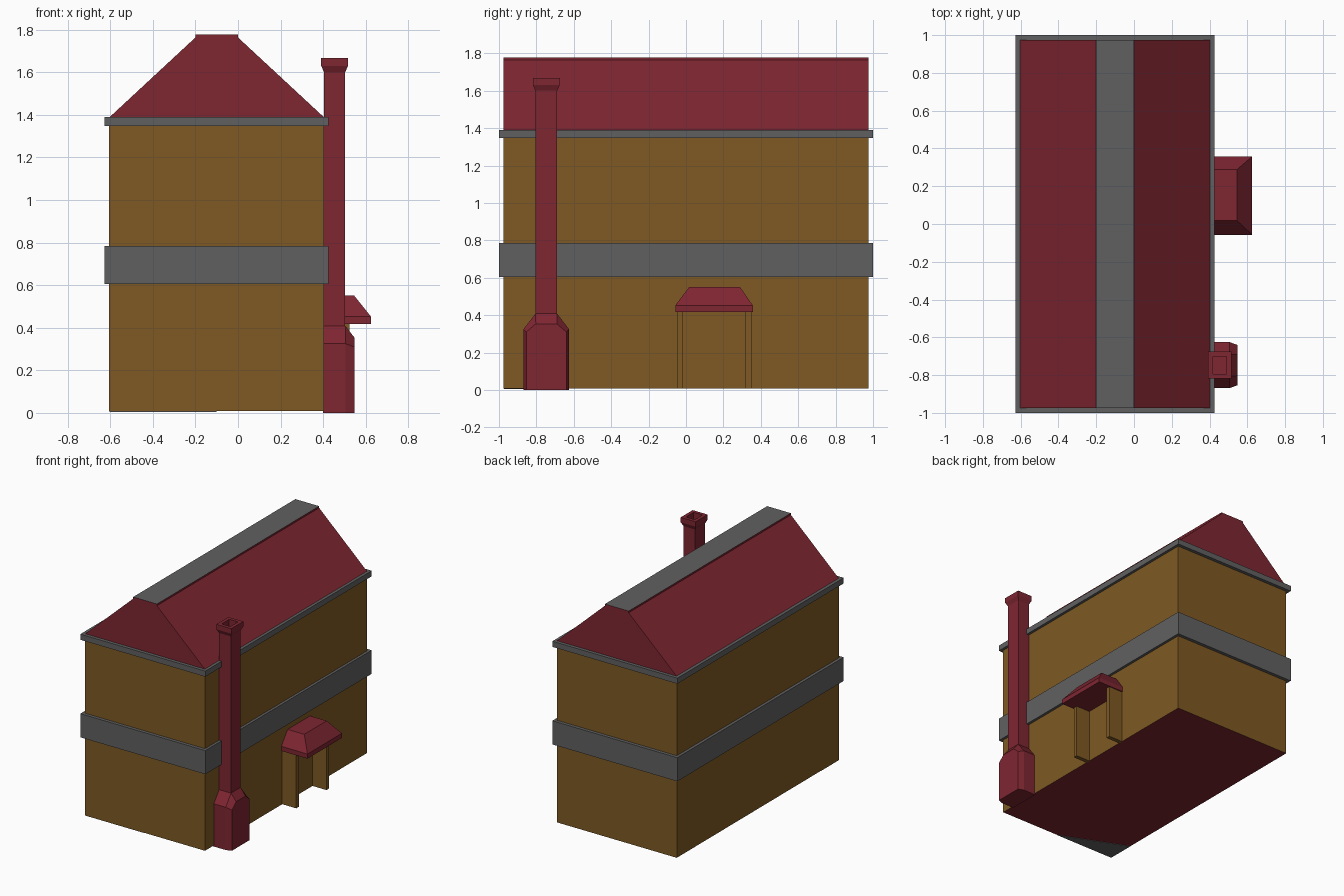
import bpy, bmesh

if "Cube" in bpy.data.objects:
    bpy.data.objects.remove(bpy.data.objects["Cube"])


def material(name, colour):
    m = bpy.data.materials.new(name)
    m.diffuse_color = (*colour, 1)
    m.use_nodes = True
    m.node_tree.nodes["Principled BSDF"].inputs["Base Color"].default_value = m.diffuse_color
    return m


RED = material("brick red", (0.21, 0.019, 0.031))
BROWN = material("ochre wall", (0.21, 0.100, 0.0175))
GREY = material("stone grey", (0.118, 0.118, 0.118))


def loft(name, rings, mat):
    """Skin matching rings of points and cap both ends."""
    bm = bmesh.new()
    loops = [[bm.verts.new(p) for p in r] for r in rings]
    n = len(rings[0])
    for a, b in zip(loops, loops[1:]):
        for i in range(n):
            j = (i + 1) % n
            bm.faces.new((a[i], a[j], b[j], b[i]))
    bm.faces.new(loops[0])
    bm.faces.new(loops[-1])
    bmesh.ops.recalc_face_normals(bm, faces=bm.faces)
    me = bpy.data.meshes.new(name)
    bm.to_mesh(me)
    bm.free()
    me.materials.append(mat)
    ob = bpy.data.objects.new(name, me)
    bpy.context.collection.objects.link(ob)
    return ob


def rect(x0, x1, y0, y1, z):
    return [(x0, y0, z), (x1, y0, z), (x1, y1, z), (x0, y1, z)]


def box(name, x0, x1, y0, y1, z0, z1, mat):
    return loft(name, [rect(x0, x1, y0, y1, z0), rect(x0, x1, y0, y1, z1)], mat)


def paint(ob, mat, rule):
    ob.data.materials.append(mat)
    for f in ob.data.polygons:
        if rule(f):
            f.material_index = len(ob.data.materials) - 1


# Main walls with a red underside
walls = box("walls", -0.605, 0.405, -0.975, 0.975, 0.008, 1.37, BROWN)
paint(walls, RED, lambda f: f.normal.z < -0.9)

# Grey corner of the underside
loft("underside_corner", [[(-0.603, -0.973, z), (-0.10, -0.973, z), (-0.603, -0.76, z)]
                          for z in (0.005, 0.009)], GREY)

# Stone bands round the walls
box("middle_band", -0.627, 0.425, -1, 1, 0.605, 0.785, GREY)
box("eaves_band", -0.627, 0.425, -1, 1, 1.347, 1.39, GREY)

# Gabled roof with flat grey ridge
gable = [(-0.605, 1.388), (0.405, 1.388), (0, 1.764), (0, 1.777), (-0.2, 1.777), (-0.2, 1.764)]
roof = loft("roof", [[(x, y, z) for x, z in gable] for y in (-0.975, 0.975)], RED)
paint(roof, GREY, lambda f: f.normal.z > 0.95)

# Chimney base: shouldered outline with bevelled front
CY = -0.747


def shoulder(x, half, top_half, side_z, top_z):
    return [(x, CY + dy, z) for dy, z in
            ((-half, 0), (half, 0), (half, side_z), (top_half, top_z),
             (-top_half, top_z), (-half, side_z))]


loft("chimney_base", [shoulder(0.40, 0.122, 0.058, 0.325, 0.408),
                      shoulder(0.505, 0.122, 0.058, 0.325, 0.408),
                      shoulder(0.547, 0.107, 0.056, 0.31, 0.354)], RED)


# Chimney shaft with flared, hollow top
def flue(grow, z):
    return rect(0.405 - grow, 0.503 + grow, CY - 0.058 - grow, CY + 0.058 + grow, z)


loft("chimney_shaft", [flue(0, 0.39), flue(0, 1.60), flue(0.014, 1.63), flue(0.014, 1.668),
                       flue(-0.012, 1.668), flue(-0.012, 1.61)], RED)

# Porch roof: slab edge and hipped top
loft("porch_roof", [rect(0.40, 0.625, -0.057, 0.357, 0.417),
                    rect(0.40, 0.625, -0.057, 0.357, 0.452),
                    rect(0.40, 0.545, 0.018, 0.288, 0.552)], RED)

# Porch side walls
for side, y in (("front", -0.047), ("back", 0.317)):
    box(side + "_porch_post", 0.40, 0.523, y, y + 0.032, 0.008, 0.42, BROWN)
